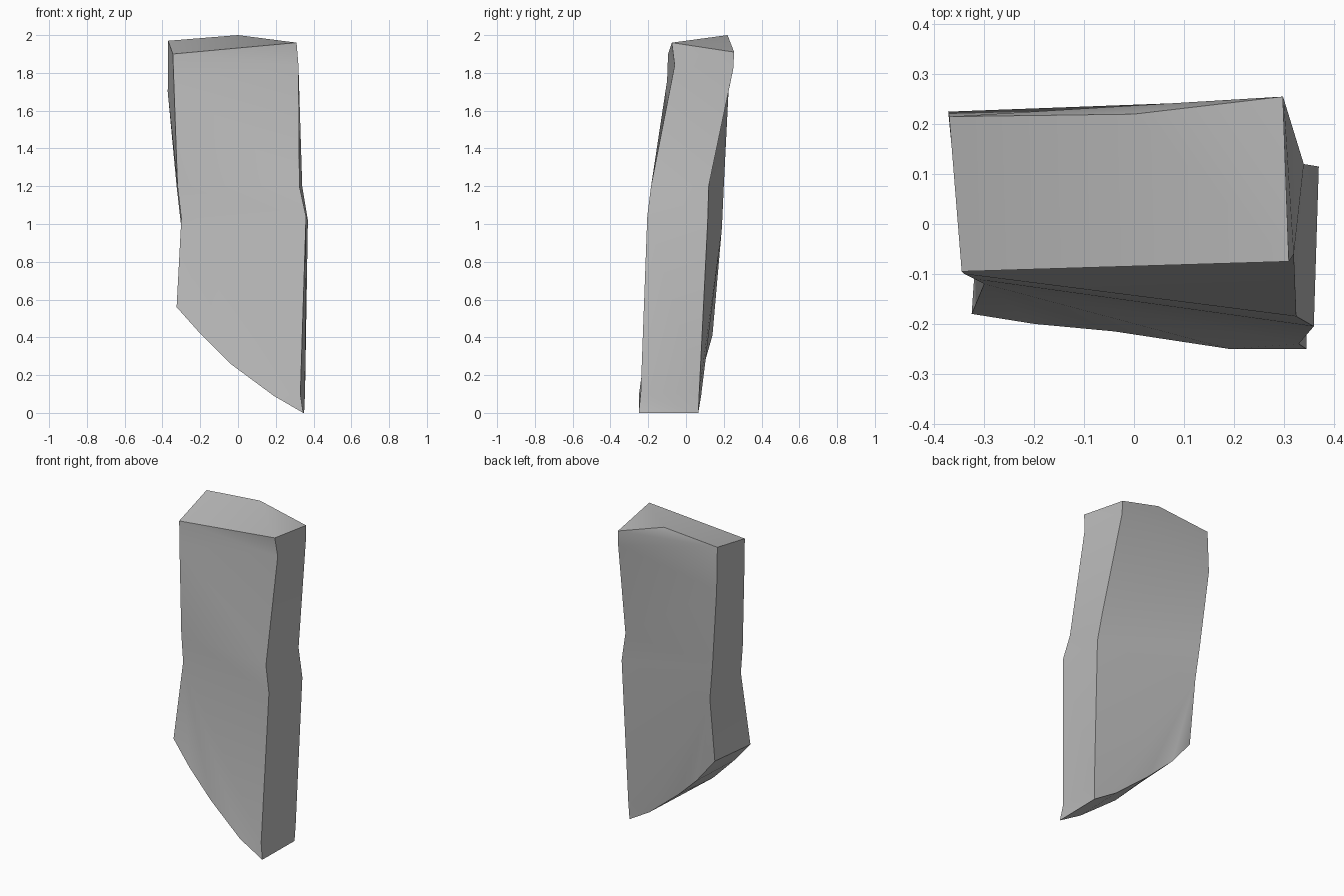
import bpy
import bmesh
from math import radians

default_cube = bpy.data.objects.get("Cube")
if default_cube:
    bpy.data.objects.remove(default_cube, do_unlink=True)

# One plain stone colour
stone_grey = bpy.data.materials.new("stone_grey")
stone_grey.use_nodes = True
colour = (0.5, 0.5, 0.5, 1)
stone_grey.diffuse_color = colour
stone_grey.node_tree.nodes["Principled BSDF"].inputs["Base Color"].default_value = colour

bm = bmesh.new()


def path(*points):
    """Vertices along one edge of the slab."""
    return [bm.verts.new(point) for point in points]


def triangle(a, b, c):
    if len({a, b, c}) == 3:
        bm.faces.new((a, b, c))


def strip(first, second, falling=True):
    """Join two paths with triangles; falling picks the diagonal."""
    for a, b, c, d in zip(first, first[1:], second, second[1:]):
        if falling:
            triangle(a, b, d)
            triangle(a, d, c)
        else:
            triangle(a, b, c)
            triangle(b, d, c)


def fan(centre, rim):
    for a, b in zip(rim, rim[1:]):
        triangle(centre, a, b)


# Four upright corner edges, from the top down to the waist
front_left = path((.31, -.075, 1.96), (.32, -.06, 1.84), (.325, -.185, 1.2), (.36, -.205, 1.04))
front_right = path((-.345, -.095, 1.9), (-.34, -.1, 1.76), (-.32, -.11, 1.2), (-.3, -.12, 1.03))
back_left = path((.298, .255, 1.91), (.3, .25, 1.82), (.34, .12, 1.2), (.37, .115, 1.02))
back_right = path((-.37, .215, 1.97), (-.372, .225, 1.7), (-.325, .2, 1.2), (-.3, .19, .98))

# Slanting lower edges, from the high corner to the foot
front_bottom = path((-.325, -.18, .56), (-.2, -.2, .42), (-.04, -.215, .26), (.19, -.25, .09), (.345, -.25, 0))
back_bottom = path((-.3, .14, .57), (-.17, .14, .41), (-.02, .1, .27), (.2, .08, .09), (.35, .065, 0))

# Chipped corners just above the foot
front_chip, back_chip = path((.33, -.24, .1), (.355, .07, .11))

# Front and back faces
strip(front_right, front_left)
strip(back_right, back_left)
fan(front_right[-1], front_bottom[:-1] + [front_chip, front_left[-1]])
fan(back_right[-1], back_bottom[:-1] + [back_chip, back_left[-1]])
triangle(front_bottom[-2], front_bottom[-1], front_chip)
triangle(back_bottom[-2], back_bottom[-1], back_chip)

# Narrow sides and slanting underside
strip(front_left + [front_chip, front_bottom[-1]], back_left + [back_chip, back_bottom[-1]])
strip(front_right + front_bottom[:1], back_right + back_bottom[:1], falling=False)
strip(front_bottom, back_bottom)

# Peaked top
peak = bm.verts.new((0, .22, 2))
fan(peak, [front_right[0], front_left[0], back_left[0], back_right[0], front_right[0]])

bmesh.ops.recalc_face_normals(bm, faces=bm.faces)
mesh = bpy.data.meshes.new("stone_slab")
bm.to_mesh(mesh)
bm.free()
mesh.materials.append(stone_grey)
stone_slab = bpy.data.objects.new("stone_slab", mesh)
bpy.context.collection.objects.link(stone_slab)

# Soft faces with crisp broken edges
bpy.ops.object.select_all(action="DESELECT")
stone_slab.select_set(True)
bpy.context.view_layer.objects.active = stone_slab
bpy.ops.object.shade_smooth_by_angle(angle=radians(30))
